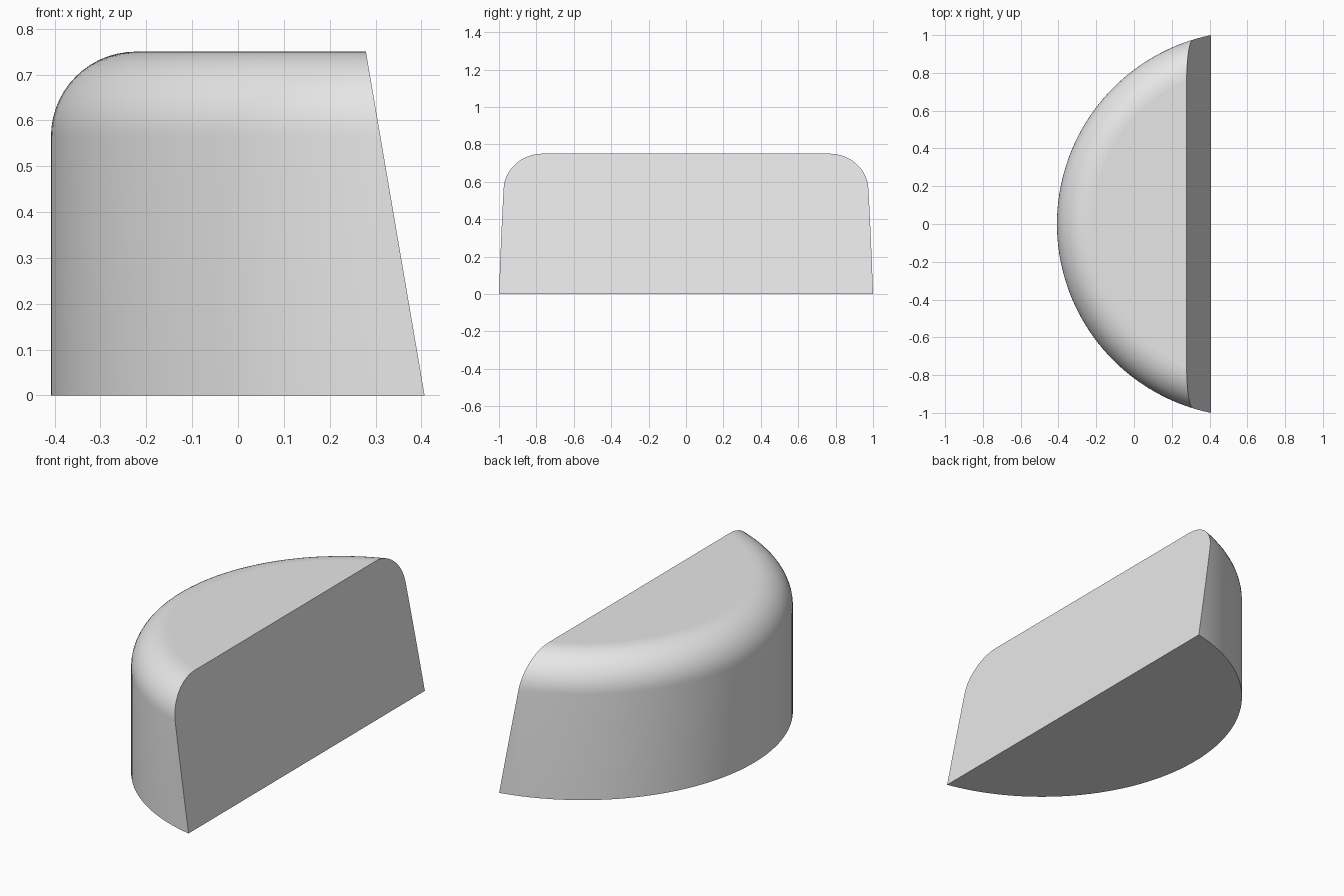
import bpy, bmesh, math
from mathutils import Matrix

cube = bpy.data.objects.get("Cube")
if cube:
    bpy.data.objects.remove(cube, do_unlink=True)

HEIGHT = 0.75
RADIUS = 1.021
AXIS_X = 0.613          # centre of the round wall
FILLET = 0.185
CUT_BOTTOM, CUT_TOP = 0.407, 0.279   # x of the slanted face

# Colour
grey = bpy.data.materials.new("light grey")
grey.use_nodes = True
grey.diffuse_color = (0.8, 0.8, 0.8, 1)
grey.node_tree.nodes["Principled BSDF"].inputs["Base Color"].default_value = (0.8, 0.8, 0.8, 1)

# Round drum
bm = bmesh.new()
bmesh.ops.create_cone(bm, cap_ends=True, segments=160, radius1=RADIUS, radius2=RADIUS,
                      depth=HEIGHT, matrix=Matrix.Translation((AXIS_X, 0, HEIGHT / 2)))

# Rounded top rim
rim = [e for e in bm.edges if all(v.co.z > HEIGHT - 0.01 for v in e.verts)]
bmesh.ops.bevel(bm, geom=rim, offset=FILLET, offset_type='OFFSET', segments=14,
                profile=0.5, affect='EDGES')

# Slanted flat face, cut through the drum and closed
bmesh.ops.bisect_plane(bm, geom=bm.verts[:] + bm.edges[:] + bm.faces[:], dist=1e-5,
                       plane_co=(CUT_BOTTOM, 0, 0),
                       plane_no=(HEIGHT, 0, CUT_BOTTOM - CUT_TOP), clear_outer=True)
bmesh.ops.holes_fill(bm, edges=[e for e in bm.edges if e.is_boundary], sides=0)
bmesh.ops.recalc_face_normals(bm, faces=bm.faces[:])

mesh = bpy.data.meshes.new("half_round_block")
bm.to_mesh(mesh)
bm.free()
mesh.materials.append(grey)
block = bpy.data.objects.new("half_round_block", mesh)
bpy.context.collection.objects.link(block)

# Smooth round wall and rim, crisp flat faces
bpy.ops.object.select_all(action='DESELECT')
block.select_set(True)
bpy.context.view_layer.objects.active = block
bpy.ops.object.shade_smooth_by_angle(angle=math.radians(30))
for face in mesh.polygons:
    if len(face.vertices) > 8:
        face.use_smooth = False
